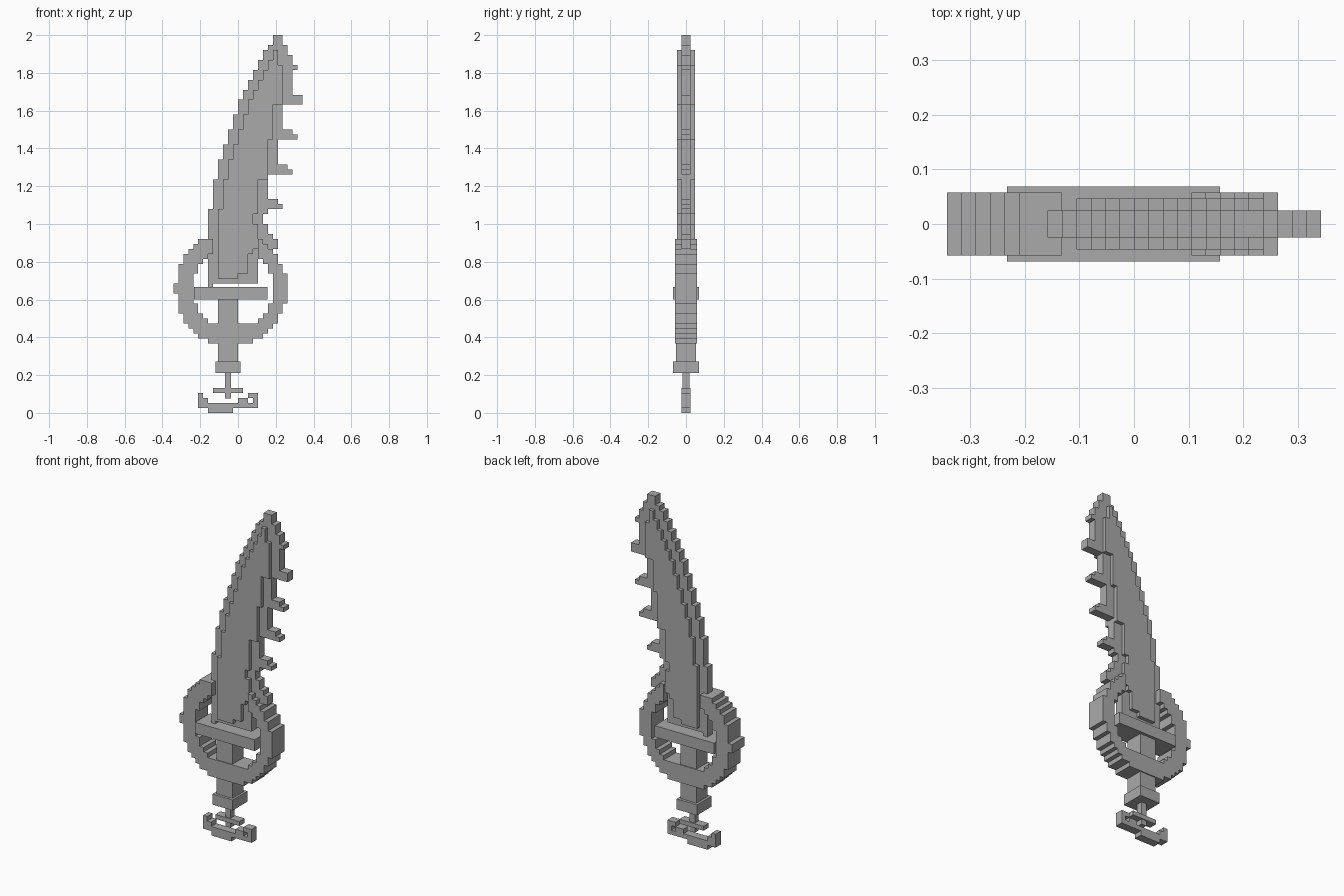
import bpy
import bmesh
import math

U = 2 / 76  # size of one block

cube = bpy.data.objects.get("Cube")
if cube:
    bpy.data.objects.remove(cube, do_unlink=True)

steel = bpy.data.materials.new("plain grey")
steel.use_nodes = True
grey = (0.4, 0.4, 0.4, 1)
steel.diffuse_color = grey
steel.node_tree.nodes["Principled BSDF"].inputs["Base Color"].default_value = grey


def finish(name, bm):
    bmesh.ops.recalc_face_normals(bm, faces=bm.faces)
    mesh = bpy.data.meshes.new(name)
    bm.to_mesh(mesh)
    bm.free()
    mesh.materials.append(steel)
    obj = bpy.data.objects.new(name, mesh)
    bpy.context.collection.objects.link(obj)


def rect(x0, x1, z0, z1):
    return {(i, j) for i in range(x0, x1) for j in range(z0, z1)}


def plate(name, cells, half):
    """Extrude a set of grid cells into a flat stepped solid."""
    bm = bmesh.new()
    verts = {}

    def corner(i, j):
        if (i, j) not in verts:
            verts[i, j] = bm.verts.new((i * U, -half, j * U))
        return verts[i, j]

    for i, j in sorted(cells):
        bm.faces.new([corner(i, j), corner(i + 1, j),
                      corner(i + 1, j + 1), corner(i, j + 1)])
    out = bmesh.ops.extrude_face_region(bm, geom=bm.faces[:], use_keep_orig=True)
    moved = [g for g in out["geom"] if isinstance(g, bmesh.types.BMVert)]
    bmesh.ops.translate(bm, verts=moved, vec=(0, 2 * half, 0))
    finish(name, bm)


def box(name, x0, x1, z0, z1, half):
    bm = bmesh.new()
    bmesh.ops.create_cube(bm, size=1)
    for v in bm.verts:
        v.co = (x1 if v.co.x > 0 else x0, math.copysign(half, v.co.y),
                z1 if v.co.z > 0 else z0)
    finish(name, bm)


# Blade: the spine moves one block right at each of these heights
SPINE = [41, 47, 51, 54, 57, 60, 63, 65, 67, 69, 71, 73, 74]


def spine(j):
    return -6 + sum(j >= step for step in SPINE)


def blade(bottom, inset, right_steps):
    """Fill from the spine to a stepped right side of (top, right) pairs."""
    cells = set()
    for top, right in right_steps:
        for j in range(bottom, top):
            cells |= rect(spine(j) + inset, right, j, j + 1)
        bottom = top
    return cells


edge = blade(25, 0, [(26, -5), (31, 4), (33, 7), (35, 8), (36, 7), (38, 6),
                     (40, 5), (48, 6), (55, 8), (62, 9), (70, 11),
                     (74, 10), (76, 9)])
edge |= rect(10, 11, 70, 72)
# Teeth: left, right, bottom, top
for tooth in [(6, 9, 41, 42), (6, 8, 42, 43), (8, 11, 48, 49), (6, 10, 49, 50),
              (8, 12, 55, 56), (8, 11, 56, 57), (9, 13, 62, 64),
              (11, 12, 69, 70)]:
    edge |= rect(*tooth)
plate("blade_edge", edge, 0.0245)

core = blade(27, 2, [(28, 0), (32, 2), (33, 3), (38, 4), (40, 3), (47, 4),
                     (55, 6), (62, 7), (70, 9), (73, 8)])
plate("blade_core", core, 0.047)

# Ring guard, open at the top where the blade passes
ring = set()
for i, j in rect(-12, 10, 14, 35):
    dx, dz = i + 1.5, j - 24.5
    outer = math.hypot(dx + (0.8 if dx > 0 else 0), dz) < 11.6
    hole = math.hypot(dx, dz) < 8.2 and j >= 18
    if outer and not hole and (j < 25 or i < -5 or i >= 4):
        ring.add((i, j))
ring |= rect(-13, -12, 24, 26)
plate("ring_guard", ring, 0.058)

# Cross guard, grip and collar
box("cross_guard", -0.232, 0.157, 0.6, 0.667, 0.0685)
box("grip", -4 * U, 0, 0.26, 0.62, 0.052)
box("collar", -0.12, 0.013, 0.21, 0.272, 0.0685)

# Pommel: stem with a crossbar, above a hooked crescent
box("pommel_stem", -0.07, -0.037, 0.075, 0.215, 0.018)
box("pommel_crossbar", -5 * U, U, 4 * U, 5 * U, 0.0245)
crescent = rect(-6, -1, 0, 2) | rect(-8, 4, 1, 2)
crescent |= rect(-8, -7, 1, 4) | rect(-7, -6, 2, 3)
crescent |= rect(0, 2, 2, 3) | rect(3, 4, 1, 4) | rect(2, 3, 3, 4)
plate("pommel_crescent", crescent, 0.0245)
